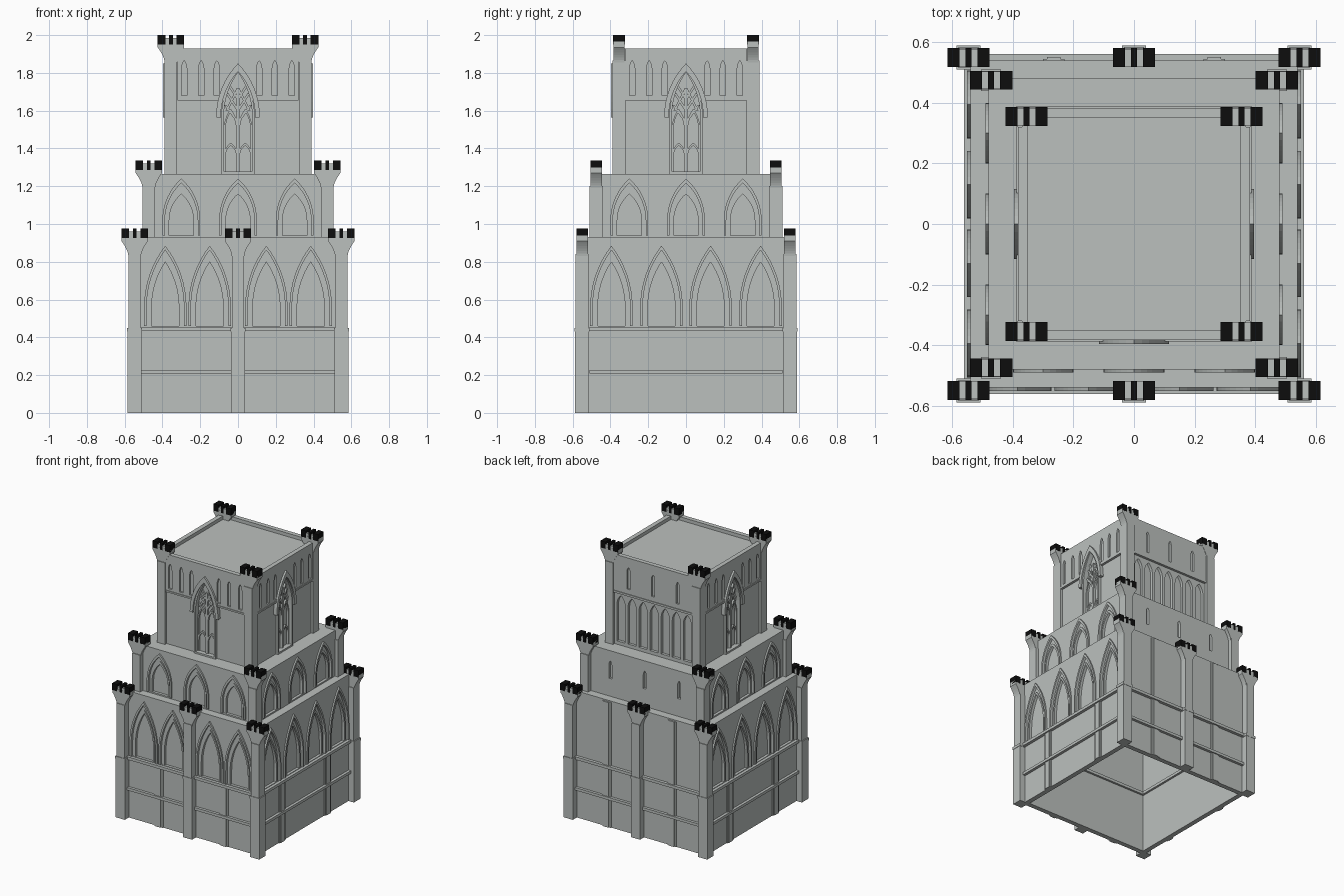
import bpy
from math import pi, acos, cos, sin
from mathutils import Matrix

cube = bpy.data.objects.get("Cube")
if cube:
    bpy.data.objects.remove(cube)


def material(name, rgb):
    m = bpy.data.materials.new(name)
    m.use_nodes = True
    m.diffuse_color = (*rgb, 1)
    m.node_tree.nodes["Principled BSDF"].inputs["Base Color"].default_value = (*rgb, 1)
    return m


STONE = material("grey stone", (0.50, 0.53, 0.515))
BLACK = material("black", (0.004, 0.004, 0.004))
FRONT, RIGHT, BACK, LEFT = 0, 1, 2, 3     # quarter turns about z
NAMES = ["front", "plus_x", "back", "minus_x"]


def panel(name, outline, d0, d1, side=FRONT, holes=(), mat=STONE):
    """Flat shape (u, z) with holes, extruded from depth d0 out to d1."""
    cu = bpy.data.curves.new(name, "CURVE")
    cu.dimensions, cu.fill_mode = "2D", "BOTH"
    cu.extrude = (d1 - d0) / 2
    for pts in [outline, *holes]:
        s = cu.splines.new("POLY")
        s.points.add(len(pts) - 1)
        for p, (u, z) in zip(s.points, pts):
            p.co = (u, z, 0, 1)
        s.use_cyclic_u, s.use_smooth = True, False
    tmp = bpy.data.objects.new(name + "_curve", cu)
    me = bpy.data.meshes.new_from_object(tmp)
    bpy.data.objects.remove(tmp)
    bpy.data.curves.remove(cu)
    me.transform(Matrix.Rotation(side * pi / 2, 4, "Z") @ Matrix.Rotation(pi / 2, 4, "X")
                 @ Matrix.Translation((0, 0, (d0 + d1) / 2)))
    me.shade_flat()
    me.materials.clear()
    me.materials.append(mat)
    me.name = name
    ob = bpy.data.objects.new(name, me)
    bpy.context.collection.objects.link(ob)
    return ob


def rect(u0, u1, z0, z1):
    return [(u0, z0), (u1, z0), (u1, z1), (u0, z1)]


def arch(c, z0, zs, hw, apex, n=8):
    """Pointed arch outline, from left foot over the apex to right foot."""
    h = apex - zs
    r = (hw * hw + h * h) / (2 * hw)
    end = acos(max(-1, (r - hw) / r))
    left = [(r - hw - r * cos(end * i / n), zs + r * sin(end * i / n)) for i in range(n)]
    half = ([(-hw, z0)] if z0 < zs else []) + left
    pts = half + [(0, apex)] + [(-u, z) for u, z in reversed(half)]
    return [(c + u, z) for u, z in pts]


def ring(c, z0, zs, hw, apex, t):
    """Arch-shaped band of width t."""
    return arch(c, z0, zs, hw, apex) + arch(c, z0, zs, hw - t, apex - 1.8 * t)[::-1]


def rib(a, b, w=0.007):
    """Slanted bar between two points."""
    return [(a[0] - w, a[1]), (a[0] + w, a[1]), (b[0] + w, b[1]), (b[0] - w, b[1])]


def blind_arch(name, side, c, z0, zs, hw, apex, inner_hw, inner_apex, d):
    """Hood moulding and stepped inner frame around an arched recess."""
    panel(name + "_hood", ring(c, z0, zs, hw, apex, 0.013), d - 0.015, d + 0.011, side)
    panel(name + "_frame", arch(c, z0, zs, hw, apex) + arch(c, z0, zs, inner_hw, inner_apex)[::-1],
          d - 0.02, d - 0.007, side)
    panel(name + "_inner_rib", ring(c, z0, zs, inner_hw + .006, inner_apex + .01, 0.012),
          d - 0.02, d - 0.001, side)


# Turret: shaft, flared cap and black merlons
def turret(name, x, y, z0, top, step=None):
    neck = top - 0.145
    if step:
        panel(name + "_base", rect(x - .037, x + .037, z0, step), -y - .037, -y + .037)
        panel(name + "_collar", rect(x - .04, x + .04, step, step + .02), -y - .039, -y + .039)
    panel(name + "_shaft", rect(x - .033, x + .033, step or z0, neck + .01), -y - .035, -y + .035)
    half = [(.033 + .037 * (i / 6) ** 1.6, neck + .08 * i / 6) for i in range(7)]
    half.append((.07, top - .035))
    panel(name + "_cap", [(x + u, z) for u, z in half] + [(x - u, z) for u, z in half[::-1]],
          -y - .03, -y + .03)
    panel(name + "_gap_floor", rect(x - .05, x + .05, top - .036, top - .016), -y - .029, -y + .029)
    for i, (a, b) in enumerate([(-.07, -.03), (-.01, .01), (.03, .07)]):
        panel(f"{name}_merlon_{i}", rect(x + a, x + b, top - .05, top), -y - .031, -y + .031, mat=BLACK)


for sx in (-1, 0, 1):
    for sy in (-1, 1):
        tag = f"{sx + 1}_{sy + 1}"
        turret("lower_turret_" + tag, sx * .547, sy * .55, 0, .975, .43)
        if sx:
            turret("middle_turret_" + tag, sx * .472, sy * .475, .92, 1.335)
            turret("upper_turret_" + tag, sx * .355, sy * .355, 1.25, 2.0)

# Solid cores and roofs
panel("lower_roof", rect(-.535, .535, .90, .93), -.535, .535)
panel("middle_core", rect(-.46, .46, .92, 1.265), -.46, .46)
panel("upper_core", rect(-.35, .35, 1.25, 1.905), -.35, .35)

for side, tag in enumerate(NAMES):
    back = side == BACK
    # Lower tier: hollow wall, mouldings, pilasters and arches
    centres = [] if back else [-.385, -.15, .15, .385] if side == FRONT else [-.395, -.13, .13, .395]
    low = [(c, .46, .56, .112, .885) for c in centres]
    panel(tag + "_lower_backing", rect(-.52, .52, 0, .92), .505, .52, side)
    panel(tag + "_lower_wall", rect(-.54, .54, 0, .93), .52, .54, side, [arch(*a) for a in low])
    for i, a in enumerate(low):
        blind_arch(f"{tag}_lower_arch_{i}", side, *a, .078, .81, .54)
    panel(tag + "_belt_moulding", rect(-.512, .512, .435, .456), .49, .562, side)
    panel(tag + "_low_moulding", rect(-.512, .512, .208, .228), .53, .56, side)
    for s in (-1, 1):
        height = .92 if back else .44
        panel(f"{tag}_pilaster_{s + 1}", rect(s * .265 - .035, s * .265 + .035, 0, height), .53, .546, side)
        panel(f"{tag}_pilaster_face_{s + 1}", rect(s * .265 - .022, s * .265 + .022, 0, height), .53, .552, side)

    # Middle tier: three arches, or slits at the back
    mid = [(c, .94, 1.02, .1, 1.24) for c in (-.3, 0, .3)]
    holes = [arch(c, 1.06, 1.16, .012, 1.19) for c in (-.28, 0, .28)] if back else [arch(*a) for a in mid]
    panel(tag + "_middle_wall", rect(-.48, .48, .92, 1.265), .46, .48, side, holes)
    if not back:
        for i, a in enumerate(mid):
            blind_arch(f"{tag}_middle_arch_{i}", side, *a, .07, 1.17, .48)

    # Upper tier: wall, lancet frieze and string course
    if back:
        holes = [arch(i * .09, 1.29, 1.56, .033, 1.63) for i in range(-3, 4)]
        lancets = [arch(c, 1.70, 1.83, .012, 1.86) for c in (-.2, 0, .2)]
        frieze = rect(-.32, .32, 1.66, 1.93)
    else:
        window = arch(0, 1.275, 1.57, .078, 1.81)
        holes = [window]
        lancets = [arch(s * c, 1.68, 1.82, .014, 1.865) for s in (-1, 1) for c in (.112, .195, .285)]
        notch = [p for p in window if p[1] > 1.665]
        frieze = [(-.32, 1.66), (notch[0][0], 1.66), *notch, (notch[-1][0], 1.66),
                  (.32, 1.66), (.32, 1.93), (-.32, 1.93)]
    panel(tag + "_upper_wall", rect(-.37, .37, 1.25, 1.93), .35, .37, side, holes)
    panel(tag + "_lancet_frieze", frieze, .365, .383, side, lancets)
    if back:
        panel(tag + "_string_course", rect(-.32, .32, 1.65, 1.665), .36, .388, side)
        continue
    for s in (-1, 1):
        panel(f"{tag}_string_course_{s + 1}", rect(*sorted((s * .1, s * .32)), 1.653, 1.665), .36, .388, side)

    # Great window: jambs, hood and branching tracery
    panel(tag + "_window_jambs", ring(0, 1.265, 1.57, .088, 1.825, .013), .355, .388, side)
    panel(tag + "_window_hood", ring(0, 1.565, 1.57, .115, 1.85, .024), .36, .397, side)
    panel(tag + "_window_sill", rect(-.088, .088, 1.262, 1.277), .36, .388, side)
    panel(tag + "_mullion", rect(-.007, .007, 1.27, 1.72), .345, .366, side)
    for s in (-1, 1):
        light = f"{tag}_window_{s + 1}"
        panel(light + "_light", ring(s * .038, 1.275, 1.36, .036, 1.43, .008), .345, .362, side)
        panel(light + "_tall_light", ring(s * .038, 1.275, 1.5, .037, 1.61, .009), .345, .364, side)
        for i, (z0, z1) in enumerate([(1.54, 1.63), (1.60, 1.69), (1.66, 1.73)]):
            panel(f"{light}_branch_{i}", rib((0, z0), (s * (.068 - .012 * i), z1)), .345, .362, side)
        panel(light + "_cross_branch", rib((s * .06, 1.6), (0, 1.72)), .345, .361, side)
